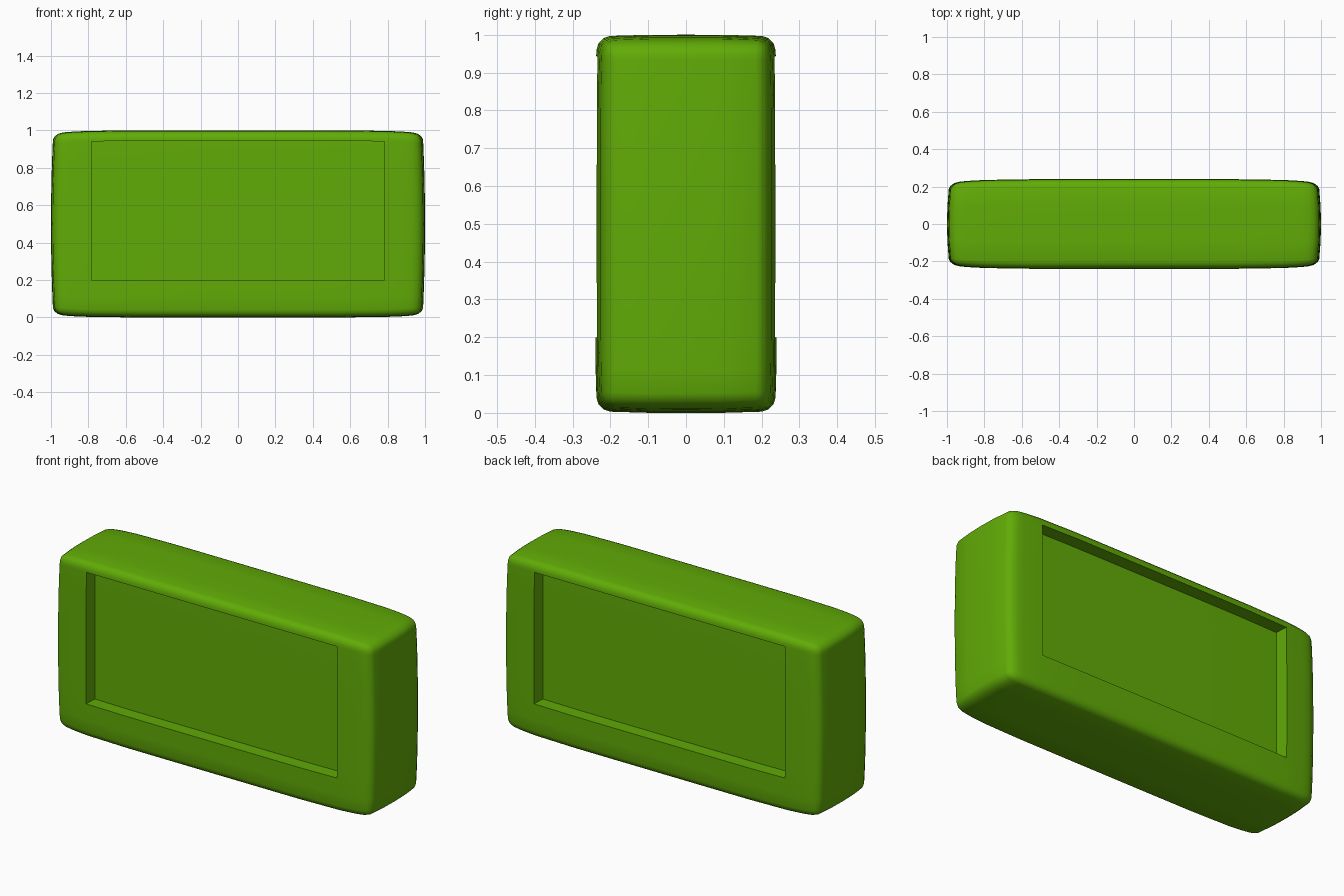
import bpy, bmesh
from mathutils import Vector

if "Cube" in bpy.data.objects:
    bpy.data.objects.remove(bpy.data.objects["Cube"])

HX, HY, HZ = 1.0, 0.24, 0.5            # half sizes
RX, R_LOW, R_HIGH = 0.785, 0.195, 0.949  # recess outline
DEPTH = 0.08
STRETCH = 1.67                         # rounding is longer along x

bm = bmesh.new()

# Box with rounded edges
bmesh.ops.create_cube(bm, size=2)
for v in bm.verts:
    v.co = Vector((v.co.x * HX / STRETCH, v.co.y * HY, v.co.z * HZ))
bmesh.ops.bevel(bm, geom=bm.edges[:], offset=0.035, segments=3,
                profile=0.5, affect='EDGES')
for v in bm.verts:
    v.co.x *= STRETCH


# Extra cuts so the sides can swell, and along the recess outline
def cut(axis, values):
    normal = Vector((0, 0, 0))
    normal[axis] = 1
    for value in values:
        bmesh.ops.bisect_plane(bm, geom=bm.verts[:] + bm.edges[:] + bm.faces[:],
                               dist=1e-5, plane_co=normal * value, plane_no=normal)


cut(0, [s * x for x in (0.3, 0.55, RX, 0.87, 0.91) for s in (-1, 1)])
cut(1, [-0.1, 0, 0.1])
cut(2, [R_LOW - 0.5, -0.4, -0.15, 0, 0.15, 0.3, 0.4, R_HIGH - 0.5])

# Push a screen recess into the front and the back
for side in (-1, 1):
    faces = []
    for f in bm.faces:
        c = f.calc_center_median()
        if (f.normal.y * side > 0.99 and abs(c.x) < RX
                and R_LOW - 0.5 < c.z < R_HIGH - 0.5):
            faces.append(f)
    new = bmesh.ops.extrude_face_region(bm, geom=faces)['geom']
    bmesh.ops.translate(bm, vec=(0, -side * DEPTH, 0),
                        verts=[g for g in new if isinstance(g, bmesh.types.BMVert)])
    old = [f for f in faces if f.is_valid]
    bmesh.ops.delete(bm, geom=old, context='FACES')

# Swell all sides gently
for v in bm.verts:
    x, y, z = v.co
    a, b, c = abs(x) / HX, abs(y) / HY, abs(z) / HZ
    v.co.x = x * (1 - (0.012 * c ** 2 + 0.013 * b ** 2) * a ** 10)
    v.co.y = y * (1 - 0.09 * a ** 7 - 0.02 * c ** 6)
    v.co.z = z * (1 - 0.035 * a ** 8 - 0.012 * b ** 4) + HZ

bmesh.ops.recalc_face_normals(bm, faces=bm.faces[:])
mesh = bpy.data.meshes.new("body")
bm.to_mesh(mesh)
bm.free()
body = bpy.data.objects.new("body", mesh)
bpy.context.collection.objects.link(body)

# Green colour and smooth shading
green = bpy.data.materials.new("green")
green.diffuse_color = (0.12, 0.41, 0.002, 1)
green.use_nodes = True
green.node_tree.nodes["Principled BSDF"].inputs["Base Color"].default_value = green.diffuse_color
mesh.materials.append(green)
bpy.context.view_layer.objects.active = body
body.select_set(True)
bpy.ops.object.shade_smooth_by_angle(angle=0.56)
